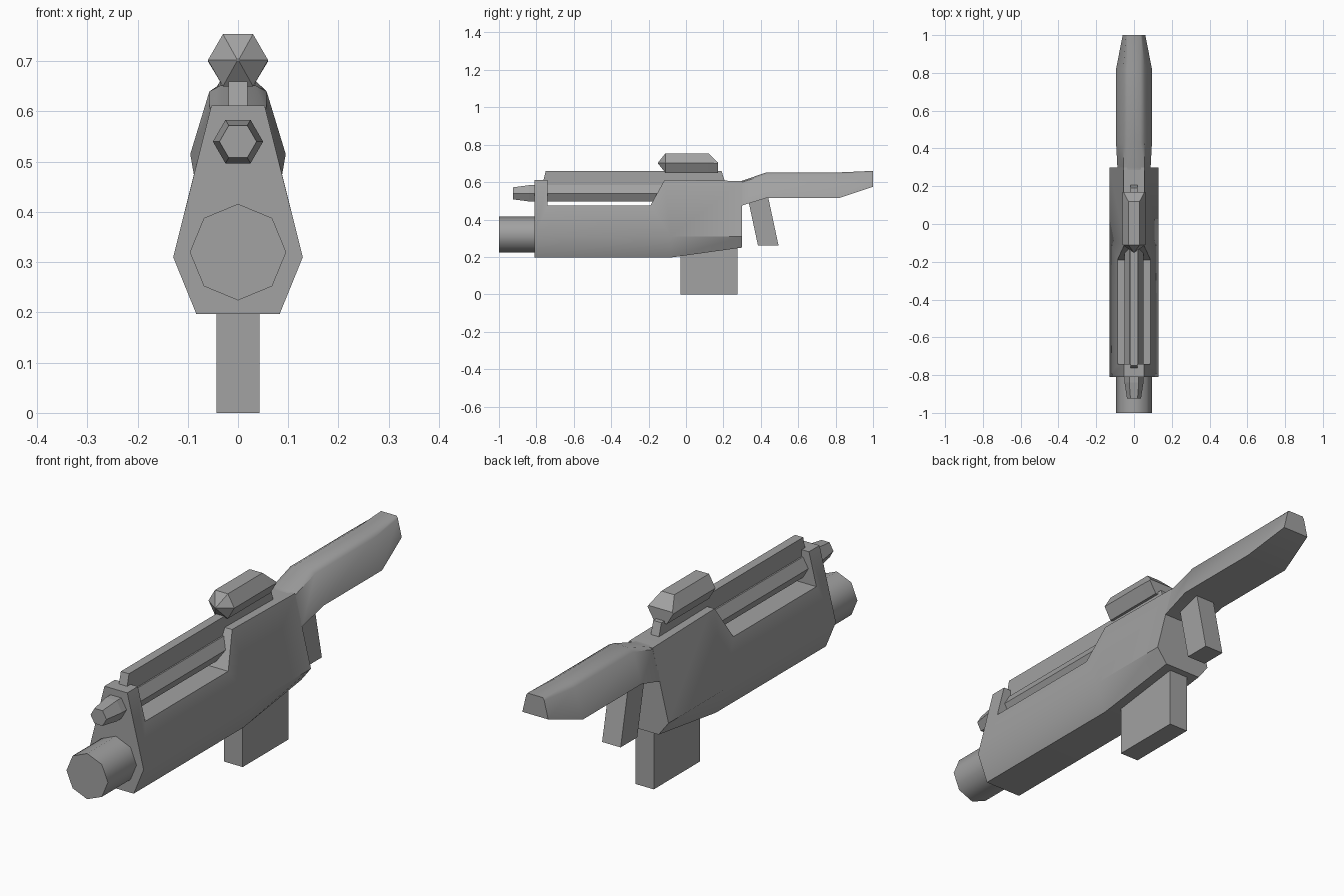
import bpy, bmesh, math
from mathutils import Matrix

cube = bpy.data.objects.get("Cube")
if cube:
    bpy.data.objects.remove(cube, do_unlink=True)

grey = bpy.data.materials.new("mid_grey")
grey.use_nodes = True
colour = (0.36, 0.36, 0.36, 1)
grey.diffuse_color = colour
grey.node_tree.nodes["Principled BSDF"].inputs["Base Color"].default_value = colour


def finish(name, bm, smooth=None):
    bmesh.ops.remove_doubles(bm, verts=bm.verts, dist=1e-5)
    bmesh.ops.recalc_face_normals(bm, faces=bm.faces)
    mesh = bpy.data.meshes.new(name)
    bm.to_mesh(mesh)
    bm.free()
    mesh.materials.append(grey)
    ob = bpy.data.objects.new(name, mesh)
    bpy.context.collection.objects.link(ob)
    if smooth:
        smooth_object(ob, smooth)
    return ob


def smooth_object(ob, angle):
    bpy.ops.object.select_all(action='DESELECT')
    ob.select_set(True)
    bpy.context.view_layer.objects.active = ob
    bpy.ops.object.shade_smooth_by_angle(angle=math.radians(angle))


def loft(name, sections, smooth=None):
    """Skin (y, half profile of (x, z)) sections, mirrored across x = 0."""
    bm = bmesh.new()
    rings = []
    for y, half in sections:
        pts = half + [(-x, z) for x, z in reversed(half)]
        rings.append([bm.verts.new((x, y, z)) for x, z in pts])
    n = len(rings[0])
    for a, b in zip(rings, rings[1:]):
        for i in range(n):
            j = (i + 1) % n
            bm.faces.new((a[i], a[j], b[j], b[i]))
    bm.faces.new(rings[0])
    bm.faces.new(rings[-1])
    return finish(name, bm, smooth)


def side_prism(name, profile, half_width):
    """Extrude a (y, z) outline across x."""
    bm = bmesh.new()
    face = bm.faces.new([bm.verts.new((-half_width, y, z)) for y, z in profile])
    ext = bmesh.ops.extrude_face_region(bm, geom=[face])
    moved = [v for v in ext["geom"] if isinstance(v, bmesh.types.BMVert)]
    bmesh.ops.translate(bm, verts=moved, vec=(2 * half_width, 0, 0))
    return finish(name, bm)


def tube(name, sides, r1, r2, y1, y2, z, smooth=50):
    """Solid cylinder or cone along y with corners pointing sideways."""
    bm = bmesh.new()
    mat = Matrix.Translation((0, (y1 + y2) / 2, z)) @ Matrix.Rotation(math.pi / 2, 4, 'X')
    bmesh.ops.create_cone(bm, cap_ends=True, segments=sides, radius1=r2, radius2=r1,
                          depth=y2 - y1, matrix=mat)
    # put a corner on the x axis
    corner = max(bm.verts, key=lambda v: v.co.x).co
    turn = math.atan2(corner.z - z, corner.x)
    bmesh.ops.rotate(bm, verts=bm.verts, cent=(0, 0, z), matrix=Matrix.Rotation(turn, 3, 'Y'))
    return finish(name, bm, smooth)


# main body with the side pockets cut out
hull = [(0.083, 0.197), (0.129, 0.31), (0.053, 0.612)]
tail = [(0.083, 0.25), (0.129, 0.31), (0.055, 0.606)]
body = loft("body", [(-0.81, hull), (-0.08, hull), (0.3, tail)])
cutter = side_prism("pocket_cutter", [(-0.74, 0.475), (-0.19, 0.475),
                                      (-0.11, 0.62), (-0.74, 0.62)], 0.2)
cutter.hide_render = True
cutter.hide_viewport = True
cut = body.modifiers.new("pockets", 'BOOLEAN')
cut.operation = 'DIFFERENCE'
cut.solver = 'EXACT'
cut.object = cutter
bpy.context.view_layer.objects.active = body
bpy.ops.object.modifier_apply(modifier=cut.name)
bpy.data.objects.remove(cutter, do_unlink=True)
smooth_object(body, 38)

# shoulder stock
wide = [(0.095, 0.515), (0.057, 0.64), (0.034, 0.652)]
loft("stock", [(0.28, [(0.086, 0.47), (0.056, 0.6), (0.034, 0.606)]),
               (0.3, [(0.088, 0.475), (0.056, 0.6), (0.034, 0.607)]),
               (0.43, wide), (0.82, wide),
               (1.0, [(0.06, 0.575), (0.042, 0.65), (0.036, 0.66)])], 50)

# barrels
tube("main_muzzle", 8, 0.096, 0.096, -1.0, -0.78, 0.32)
tube("upper_barrel", 6, 0.05, 0.05, -0.84, -0.1, 0.54)
tube("upper_muzzle", 6, 0.037, 0.05, -0.925, -0.84, 0.54)

# top rail
side_prism("top_rail", [(-0.77, 0.58), (-0.75, 0.66), (0.19, 0.66), (0.215, 0.58)], 0.019)

# sight: hexagonal body with a pointed nose and a sloped back
sight = [(0.03, 0.65), (0.06, 0.702), (0.03, 0.754)]
loft("sight", [(-0.15, [(0.002, 0.7), (0.004, 0.702), (0.002, 0.704)]),
               (-0.11, sight), (0.12, sight),
               (0.17, [(0.03, 0.65), (0.06, 0.7), (0.056, 0.706)])])

# magazine and grip
side_prism("magazine", [(-0.03, 0), (0.275, 0), (0.275, 0.27), (-0.03, 0.27)], 0.043)
side_prism("grip", [(0.385, 0.26), (0.495, 0.26), (0.435, 0.54), (0.325, 0.54)], 0.043)
